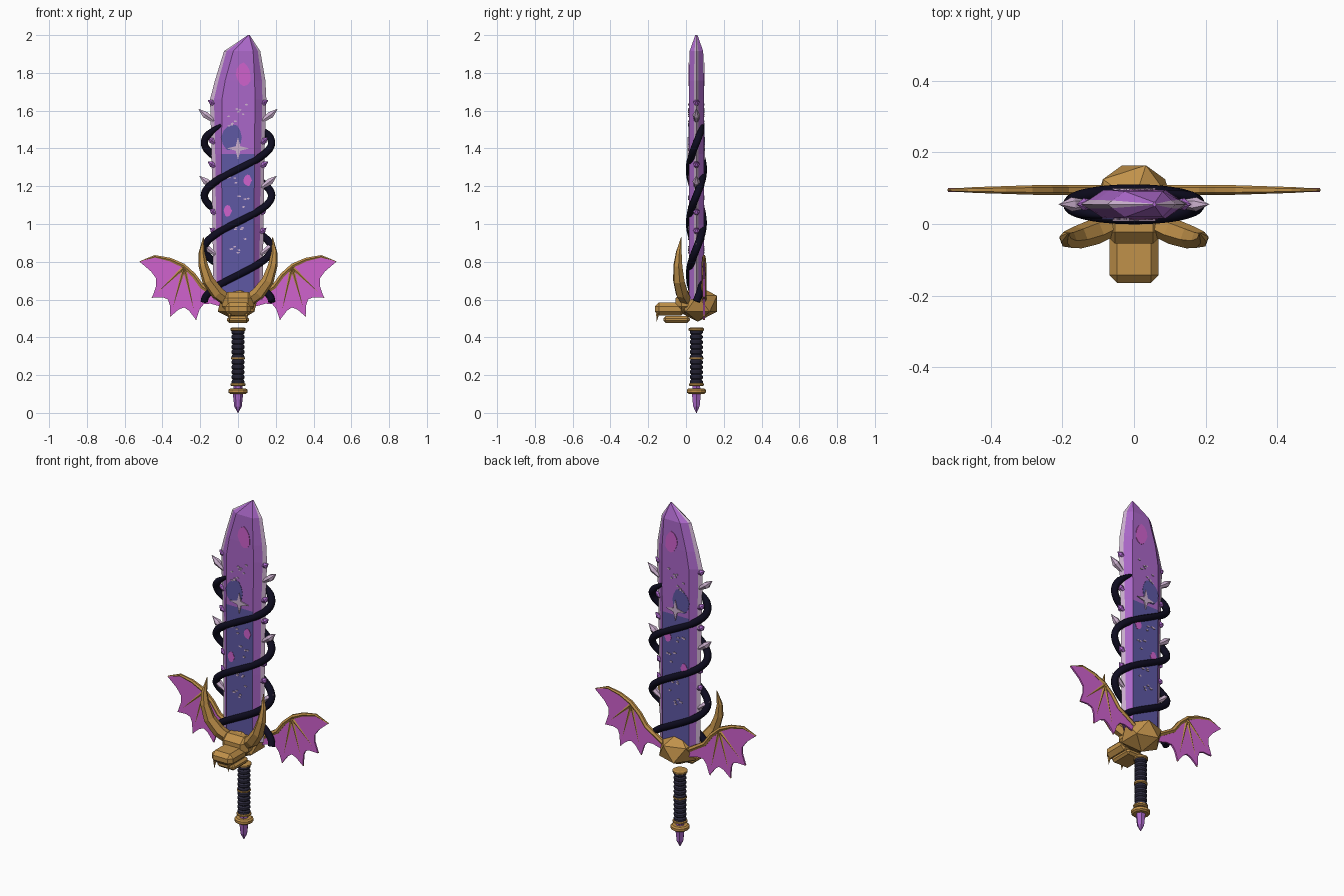
import bpy, bmesh, math, random
from mathutils import Vector

random.seed(4)
cube = bpy.data.objects.get("Cube")
if cube:
    bpy.data.objects.remove(cube)

MID = 0.055      # depth of the blade and grip axis
HALF = 0.04      # half thickness of the blade


def material(name, *rgb):
    col = [(c / 255 / 12.92 if c < 11 else ((c / 255 + 0.055) / 1.055) ** 2.4) for c in rgb] + [1]
    m = bpy.data.materials.new(name)
    m.use_nodes = True
    m.diffuse_color = col
    m.node_tree.nodes["Principled BSDF"].inputs["Base Color"].default_value = col
    return m


PURPLE = material("blade purple", 170, 103, 200)
BLUE = material("deep blue", 94, 88, 164)
PINK = material("membrane pink", 208, 98, 206)
PALE = material("pale lilac", 205, 178, 208)
GOLD = material("gold", 192, 145, 74)
BLACK = material("vine black", 14, 12, 32)
GRIP = material("grip charcoal", 46, 44, 64)


def finish(name, bm, *mats):
    bmesh.ops.recalc_face_normals(bm, faces=bm.faces[:])
    me = bpy.data.meshes.new(name)
    bm.to_mesh(me)
    bm.free()
    for m in mats:
        me.materials.append(m)
    ob = bpy.data.objects.new(name, me)
    bpy.context.collection.objects.link(ob)
    return ob


def tube(name, paths, depth, mat, res=1, smooth=False):
    """Round bars along paths of (point, radius factor)."""
    cu = bpy.data.curves.new(name, "CURVE")
    cu.dimensions = "3D"
    cu.bevel_depth, cu.bevel_resolution, cu.use_fill_caps = depth, res, True
    for path in paths:
        sp = cu.splines.new("POLY")
        sp.points.add(len(path) - 1)
        sp.use_smooth = smooth
        for p, (co, r) in zip(sp.points, path):
            p.co = (*co, 1)
            p.radius = r
    tmp = bpy.data.objects.new(name + "_path", cu)
    bpy.context.collection.objects.link(tmp)
    bpy.context.view_layer.update()
    me = bpy.data.meshes.new_from_object(tmp.evaluated_get(bpy.context.evaluated_depsgraph_get()))
    bpy.data.objects.remove(tmp)
    me.materials.clear()
    me.materials.append(mat)
    ob = bpy.data.objects.new(name, me)
    bpy.context.collection.objects.link(ob)
    return ob


def plates(name, polys, y0, y1, mat):
    """Flat shapes in x, z with thickness from y0 to y1."""
    bm = bmesh.new()
    for poly in polys:
        f = bm.faces.new([bm.verts.new((x, y0, z)) for x, z in poly])
        new = bmesh.ops.extrude_face_region(bm, geom=[f])["geom"]
        for v in new:
            if isinstance(v, bmesh.types.BMVert):
                v.co.y = y1
    return finish(name, bm, mat)


def lathe(name, profile, mat, sides=12):
    bm = bmesh.new()
    rings = [[bm.verts.new((r * math.cos(k * math.tau / sides), MID + r * math.sin(k * math.tau / sides), z))
              for k in range(sides)] for r, z in profile]
    for a, b in zip(rings, rings[1:]):
        for k in range(sides):
            j = (k + 1) % sides
            bm.faces.new((a[k], a[j], b[j], b[k]))
    bm.faces.new(rings[0])
    bm.faces.new(rings[-1])
    return finish(name, bm, mat)


def block(name, loc, size, bevel, mat):
    bm = bmesh.new()
    bmesh.ops.create_cube(bm, size=1)
    for v in bm.verts:
        v.co = Vector(loc) + v.co * Vector(size)
    bmesh.ops.bevel(bm, geom=bm.edges[:], offset=bevel, segments=1, affect="EDGES")
    return finish(name, bm, mat)


# Blade: stations of z, left edge, right edge, flat left, flat right, half thickness
stations = [(0.6, -.13, .13, -.085, .085, HALF), (1.0, -.135, .135, -.085, .085, HALF),
            (1.37, -.14, .14, -.087, .087, HALF), (1.66, -.148, .15, -.085, .09, HALF),
            (1.76, -.122, .145, -.068, .088, HALF), (1.915, -.074, .118, -.025, .08, 0.036),
            (2.0, .052, .062, .056, .059, .006)]
bm = bmesh.new()
rings = []
for z, xl, xr, fl, fr, h in stations:
    rim = 0.14 * (xr - xl)
    half = [(xl + rim * .5, .3 * h), (fl, h), (fr, h), (xr - rim * .5, .3 * h)]
    ring = [(xl, 0)] + [(x, -y) for x, y in half] + [(xr, 0)] + half[::-1]
    rings.append([bm.verts.new((x, MID + y, z)) for x, y in ring])
for i, (a, b) in enumerate(zip(rings, rings[1:])):
    for k in range(10):
        f = bm.faces.new((a[k], a[(k + 1) % 10], b[(k + 1) % 10], b[k]))
        if k in (0, 4, 5, 9):
            f.material_index = 2
        elif k in (2, 7) and i < 2:
            f.material_index = 1
bm.faces.new(rings[0])
bm.faces.new(rings[-1])
finish("blade", bm, PURPLE, BLUE, PALE)


# Painted patches, star and flecks on both faces of the blade
def blob(x, z, rx, rz, n=12):
    out = []
    for k in range(n):
        w, a = random.uniform(.85, 1.1), k * math.tau / n
        out.append((x + rx * w * math.cos(a), z + rz * w * math.sin(a)))
    return out


star = [((.06 if k % 2 == 0 else .017) * math.cos(k * math.pi / 4),
         1.4 + (.06 if k % 2 == 0 else .017) * math.sin(k * math.pi / 4)) for k in range(8)]
blue_spots = [blob(-.03, 1.46, .055, .075)]
pink_spots = [blob(.03, 1.79, .04, .06), blob(-.055, 1.07, .022, .03), blob(.05, 1.23, .022, .03)]
flecks = []
for cx, cz in ((.02, 1.6), (-.03, 1.55), (-.04, 1.22), (.01, .95), (-.01, .86), (.03, 1.12)):
    for k in range(5):
        flecks.append(blob(cx + random.uniform(-.03, .03), cz + random.uniform(-.035, .035), .009, .005, 5))
for side, s in (("front", -1), ("back", 1)):
    for part, shapes, t, mat in (("blue_patch", blue_spots, .002, BLUE), ("pink_patches", pink_spots, .002, PINK),
                                 ("flecks", flecks, .004, PALE), ("star", [star], .006, PALE)):
        plates(f"{side}_{part}", shapes, MID + s * (HALF - .001), MID + s * (HALF + t), mat)

# Two vines winding down the blade
for name, s in (("right_vine", -1), ("left_vine", 1)):
    path = []
    for k in range(111):
        t = -1.05 + (3 * math.pi + 1.05) * k / 110
        path.append(((s * .178 * math.cos(t), MID - s * .036 * math.sin(t), 1.43 - .56 * t / math.tau),
                     min(1, .4 + k * .1)))
    tube(name, [path], .02, BLACK, 2, True)

# Crystals and thorns along the edges
for side, s in (("left", 1), ("right", -1)):
    def shards(rows):
        return [[((s * x, MID, z), .5), ((s * (x + .6 * w), MID, z + .55 * h), 1), ((s * (x + w), MID, z + h), .02)]
                for x, z, w, h in rows]
    tube(side + "_crystals", shards([(.12, 1.54, .09, .07), (.12, 1.19, .085, .065), (.12, .84, .075, .06)]),
         .02, PALE)
    tube(side + "_thorns", shards([(.11, 1.63, .05, .025), (.11, 1.42, .05, .04), (.11, 1.3, .05, .03),
                                   (.11, 1.05, .04, .03), (.11, .95, .04, .03)]), .018, PURPLE)

# Guard: faceted ball with a beast's head in front
bm = bmesh.new()
bmesh.ops.create_icosphere(bm, subdivisions=1, radius=1)
for v in bm.verts:
    v.co = Vector((0, .062, .578)) + v.co * Vector((.12, .12, .095))
finish("guard_ball", bm, GOLD)
block("skull", (0, -.005, .585), (.17, .1, .11), .032, GOLD)
block("upper_jaw", (0, -.085, .55), (.138, .16, .07), .022, GOLD)
block("lower_jaw", (0, -.05, .494), (.115, .14, .036), .012, GOLD)

for side, s in (("left", 1), ("right", -1)):
    tube(side + "_fang", [[((s * .045, -.15, .525), 1), ((s * .045, -.155, .485), .05)]], .01, GOLD)
    # Horns
    horn = [(.05, .005, .59, .9), (.11, -.022, .635, 1), (.158, -.038, .7, .9), (.184, -.043, .78, .7),
            (.192, -.038, .85, .45), (.183, -.025, .93, .04)]
    tube(side + "_horn", [[((s * x, y, z), r) for x, y, z, r in horn]], .036, GOLD)
    # Wings: scalloped membrane with spars
    arm = [(.08, .6), (.19, .668), (.235, .73), (.29, .78), (.36, .812), (.44, .828), (.52, .8)]
    tips = [(.52, .8), (.455, .61), (.358, .51), (.222, .492), (.08, .56)]
    outline = arm[:]
    hub = Vector((.27, .73))
    for a, b in zip(tips, tips[1:]):
        a, b = Vector(a), Vector(b)
        for t in (.25, .5, .75):
            p = a.lerp(b, t)
            outline.append(tuple(p + (hub - p) * (t * (1 - t) * 1.0)))
        outline.append(tuple(b))
    plates(side + "_wing_membrane", [[(s * x, z) for x, z in outline]], .09, .1, PINK)
    spars = [[((s * x, .095, z), r) for (x, z), r in zip(arm, (1.2, 1.2, 1.15, 1.1, .9, .7, .3))]]
    for x, z in tips[1:4]:
        spars.append([((s * .285, .095, .772), .9), ((s * x, .095, z), .3)])
    tube(side + "_wing_spars", spars, .012, GOLD)

# Grip with ribbed wrap, gold rings and crystal pommel
ribs = []
for k in range(11):
    z = .15 + k * .0265
    ribs += [(.027, z), (.034, z + .007), (.034, z + .019)]
lathe("grip", ribs + [(.027, .4415)], GRIP)
for name, z, r, h in (("top_ring", .442, .041, .018), ("middle_ring", .289, .037, .014),
                      ("bottom_ring", .15, .04, .016), ("pommel_collar", .115, .051, .028)):
    lathe(name, [(r * .82, z - h / 2), (r, z - h / 4), (r, z + h / 4), (r * .82, z + h / 2)], GOLD)
lathe("pommel_crystal", [(.002, 0), (.02, .035), (.027, .1), (.022, .15)], PURPLE, 6)
